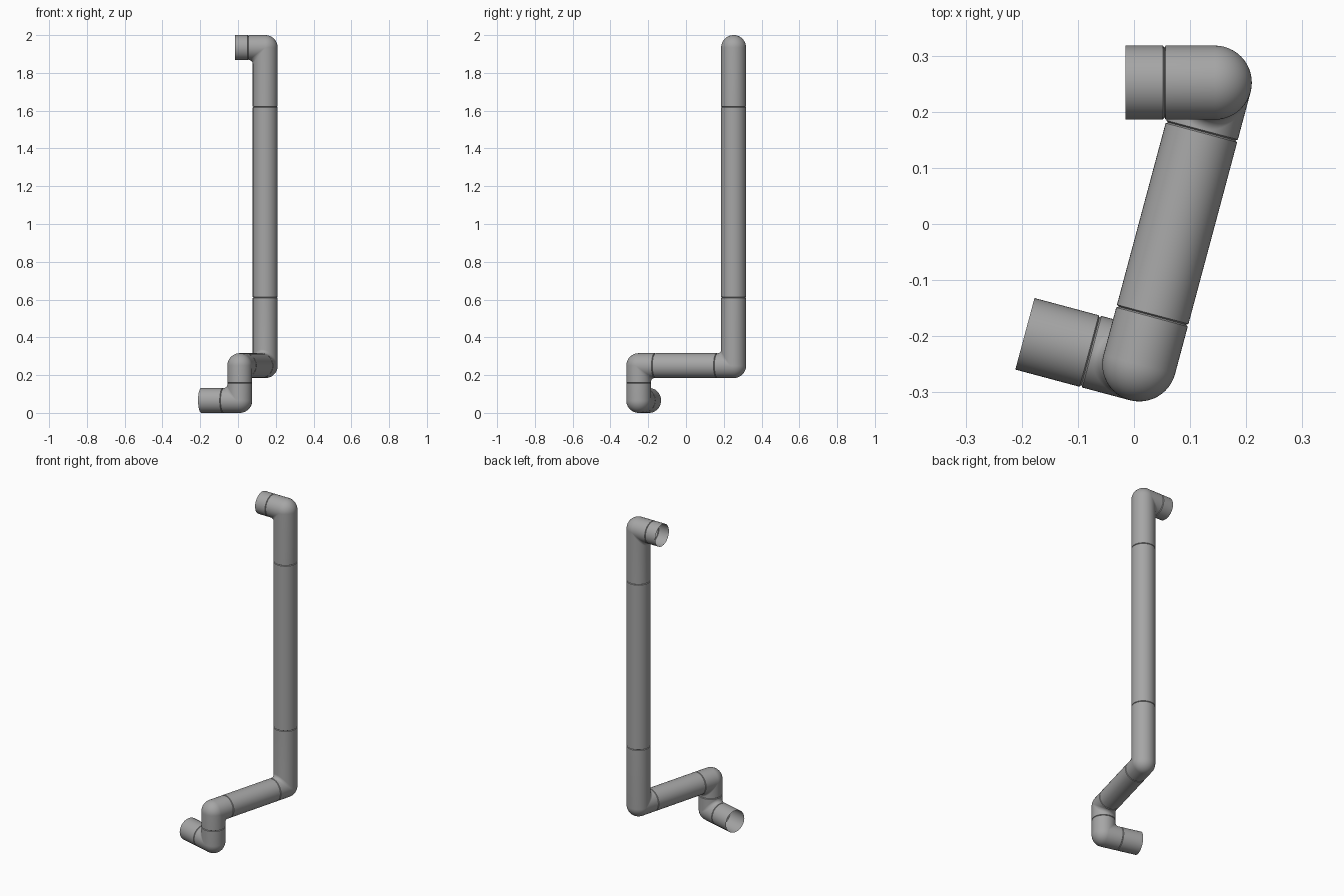
import bpy, bmesh
from math import sin, cos, pi, radians
from mathutils import Vector

cube = bpy.data.objects.get("Cube")
if cube:
    bpy.data.objects.remove(cube)

R = 0.066        # pipe radius
FILLET = 0.02    # inside corner of the elbows
LEG = 0.09       # short elbow leg
LIP = 0.0025     # length of the turned-in rim at a joint
DEPTH = 0.004    # depth of the rim
SIDES = 48
STEPS = 12

grey = bpy.data.materials.new("pipe grey")
grey.use_nodes = True
colour = (0.38, 0.38, 0.38, 1)
grey.diffuse_color = colour
grey.node_tree.nodes["Principled BSDF"].inputs["Base Color"].default_value = colour


def skin(name, rings):
    """Join a row of point rings into an open tube."""
    bm = bmesh.new()
    rows = [[bm.verts.new(p) for p in ring] for ring in rings]
    for low, high in zip(rows, rows[1:]):
        for i in range(SIDES):
            j = (i + 1) % SIDES
            bm.faces.new((low[i], low[j], high[j], high[i]))
    bmesh.ops.recalc_face_normals(bm, faces=bm.faces)
    mesh = bpy.data.meshes.new(name)
    bm.to_mesh(mesh)
    bm.free()
    mesh.materials.append(grey)
    obj = bpy.data.objects.new(name, mesh)
    bpy.context.collection.objects.link(obj)
    bpy.ops.object.select_all(action='DESELECT')
    obj.select_set(True)
    bpy.context.view_layer.objects.active = obj
    bpy.ops.object.shade_smooth_by_angle(angle=radians(30))


def ring(centre, side, outer, inner):
    """Closed ring whose two halves reach to the outer and inner offsets."""
    points = []
    for i in range(SIDES):
        c, s = cos(2 * pi * i / SIDES), sin(2 * pi * i / SIDES)
        points.append(centre + side * (R * s) + (outer * c if c > 0 else inner * -c))
    return points


def shrink(points, centre):
    return [centre + (p - centre) * (1 - DEPTH / R) for p in points]


def elbow(name, corner, a, b, leg_a, leg_b):
    """Elbow with a ball-shaped outside and a small fillet inside."""
    side = a.cross(b)

    def leg_end(along, across, length):
        stop = corner + along * (length - LIP)
        rim = corner + along * length
        return [ring(stop, side, -across * R, across * R),
                shrink(ring(rim, side, -across * R, across * R), rim)]

    rings = leg_end(a, b, leg_a)[::-1]
    pivot = (a + b) * (R + FILLET)
    for i in range(STEPS + 1):
        t = pi / 2 * i / STEPS
        d = b * cos(t) + a * sin(t)
        rings.append(ring(corner, side, -d * R, pivot - d * FILLET))
    skin(name, rings + leg_end(b, a, leg_b))


def pipe(name, start, end, end_lip=True):
    """Straight pipe, with a rim at each joint and a plain open end."""
    axis = (end - start).normalized()
    across = axis.orthogonal().normalized()
    side = axis.cross(across)

    def circle(p):
        return ring(p, side, across * R, -across * R)

    rings = [shrink(circle(start), start), circle(start + axis * LIP)]
    if end_lip:
        rings += [circle(end - axis * LIP), shrink(circle(end), end)]
    else:
        rings.append(circle(end))
    skin(name, rings)


# Directions and corners of the pipe run
up = Vector((0, 0, 1))
right = Vector((-1, 0, 0))
turn = radians(15)
forward = Vector((-sin(turn), -cos(turn), 0))
outlet = Vector((-cos(turn), sin(turn), 0))

top = Vector((0.144, 0.252, 1.934))
knee = Vector((0.144, 0.252, 0.25))
front = knee + forward * 0.52
foot = front - up * (2 * LEG + 0.004)
foot.z = R
drop = (front.z - foot.z) / 2
upper_leg, lower_leg = 0.314, 0.362

# Elbows
elbow("top_elbow", top, right, -up, LEG, upper_leg)
elbow("knee_elbow", knee, up, forward, lower_leg, LEG)
elbow("front_elbow", front, -forward, -up, LEG, drop)
elbow("foot_elbow", foot, up, outlet, drop, LEG)

# Straight pipes
pipe("top_open_pipe", top + right * LEG, top + right * 0.159, False)
pipe("tall_pipe", top - up * upper_leg, knee + up * lower_leg)
pipe("level_pipe", knee + forward * LEG, front - forward * LEG)
pipe("bottom_open_pipe", foot + outlet * LEG, foot + outlet * 0.211, False)
